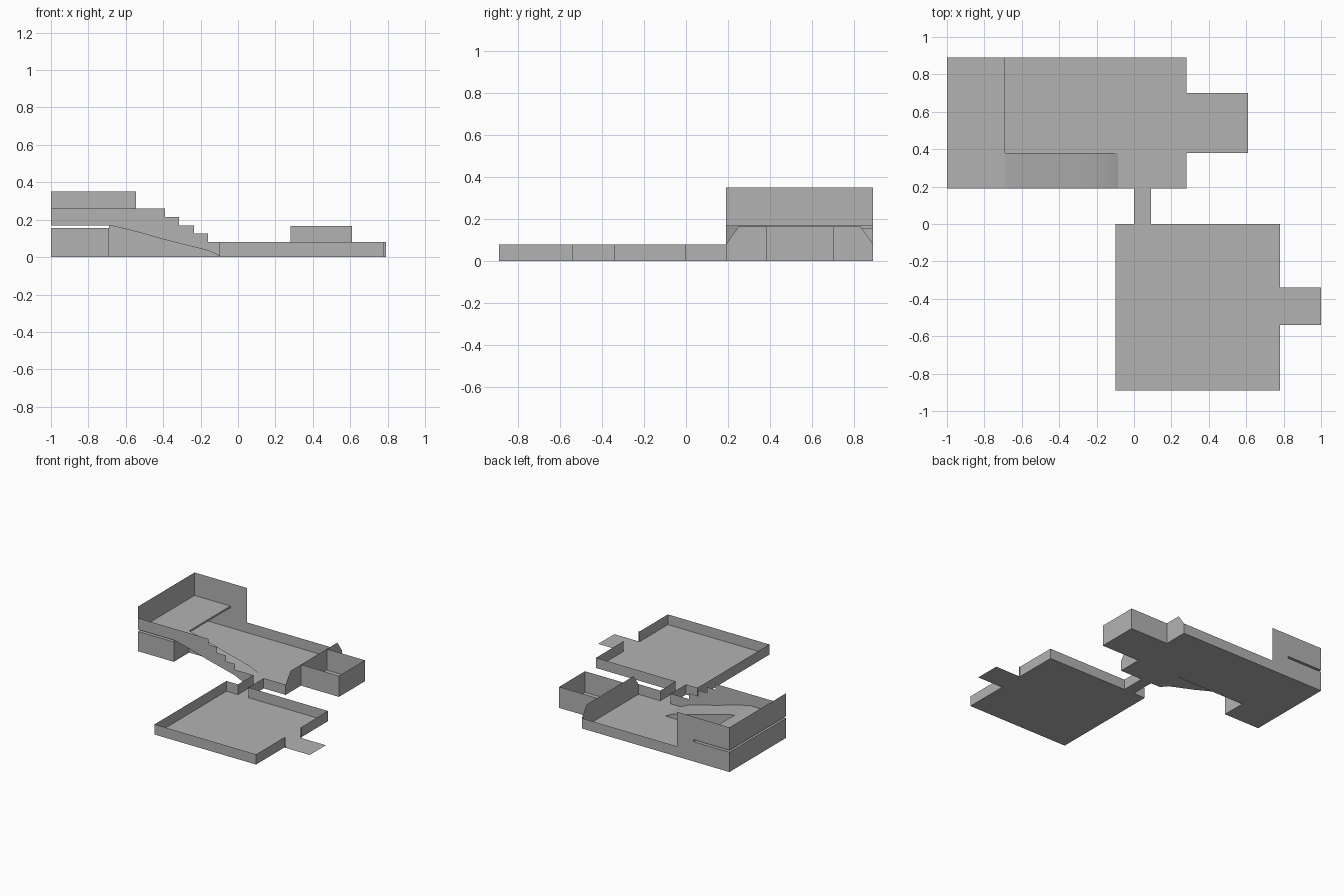
import bpy, bmesh

if "Cube" in bpy.data.objects:
    bpy.data.objects.remove(bpy.data.objects["Cube"])

grey = bpy.data.materials.new("plain_grey")
grey.diffuse_color = (0.45, 0.45, 0.45, 1)
grey.use_nodes = True
grey.node_tree.nodes["Principled BSDF"].inputs["Base Color"].default_value = grey.diffuse_color


def sheets(name, polys):
    """One object made of flat thin sheets, each a list of 3D corners."""
    bm = bmesh.new()
    for poly in polys:
        bm.faces.new([bm.verts.new(p) for p in poly])
    bmesh.ops.remove_doubles(bm, verts=bm.verts, dist=0.0005)
    bmesh.ops.triangulate(bm, faces=[f for f in bm.faces if len(f.verts) > 4])
    me = bpy.data.meshes.new(name)
    bm.to_mesh(me)
    bm.free()
    me.materials.append(grey)
    ob = bpy.data.objects.new(name, me)
    bpy.context.collection.objects.link(ob)
    return ob


def flat(pts, z=0.0):
    return [(x, y, z) for x, y in pts]


def rect(x0, x1, y0, y1, z=0.0):
    return flat([(x0, y0), (x1, y0), (x1, y1), (x0, y1)], z)


def across(y, pts):
    """Wall in a plane of constant y, from (x, z) points."""
    return [(x, y, z) for x, z in pts]


def along(x, pts):
    """Wall in a plane of constant x, from (y, z) points."""
    return [(x, y, z) for y, z in pts]


def box2(a, b, z0, z1):
    return [(a, z0), (b, z0), (b, z1), (a, z1)]


LOW, TALL, TOP = 0.08, 0.165, 0.35
DECK, CEIL = 0.17, 0.155

# hall floor with the side alcove and a notch below the ramp
sheets("hall_floor", [flat([
    (-1, .19), (-.69, .19), (-.69, .38), (-.085, .38), (-.085, .19), (.28, .19),
    (.28, .38), (.61, .38), (.61, .70), (.28, .70), (.28, .89), (-1, .89)])])

# court, passage and entrance floors
sheets("court_floor", [rect(-.1, .78, -.89, 0)])
sheets("passage_floor", [rect(0, .09, 0, .19)])
sheets("entrance_mat", [rect(.78, 1, -.54, -.34)])

# court walls with gaps for passage and entrance
sheets("court_walls", [
    across(-.89, box2(-.1, .78, 0, LOW)),
    along(-.1, box2(-.89, 0, 0, LOW)),
    across(0, box2(-.1, 0, 0, LOW)),
    across(0, box2(.09, .78, 0, LOW)),
    along(.78, box2(-.89, -.54, 0, LOW)),
    along(.78, box2(-.34, 0, 0, LOW))])
sheets("entrance_jambs", [across(y, box2(.78, .79, 0, LOW)) for y in (-.54, -.34)])
sheets("passage_walls", [along(x, box2(0, .19, 0, LOW)) for x in (0, .09)])

# ramp profile, from the deck down to the floor
ramp = [(-.69, .17), (-.62, .155), (-.54, .135), (-.40, .095),
        (-.28, .065), (-.16, .035), (-.085, 0)]
ob = sheets("ramp", [[(a[0], .19, a[1]), (b[0], .19, b[1]), (b[0], .38, b[1]), (a[0], .38, a[1])]
                     for a, b in zip(ramp, ramp[1:])])
bpy.context.view_layer.objects.active = ob
ob.select_set(True)
bpy.ops.object.shade_smooth_by_angle()
ob.select_set(False)

# closing walls below the ramp
sheets("ramp_side", [across(.38, ramp + [(-.69, 0)])])
sheets("ramp_end", [along(-.69, box2(.19, .38, 0, DECK))])

# stepped front railing following the ramp
steps = [(-.16, LOW), (-.16, .125), (-.235, .125), (-.235, .17), (-.315, .17),
         (-.315, .215), (-.39, .215), (-.39, .26), (-1, .26)]
sheets("stepped_railing", [across(.19, [(-1, DECK)] + ramp + [(0, 0), (0, LOW)] + steps)])

# hall walls: lower storey, tall back corner, low back and front
sheets("lower_walls", [
    across(.19, box2(-1, -.69, 0, CEIL)),
    along(-1, box2(.19, .89, 0, CEIL)),
    across(.89, box2(-1, -.69, 0, CEIL))])
sheets("upper_walls", [
    along(-1, box2(.19, .89, DECK, TOP)),
    across(.89, box2(-1, -.69, DECK, TOP)),
    across(.89, box2(-.69, -.545, 0, TOP))])
sheets("low_walls", [
    across(.89, box2(-.545, .28, 0, LOW)),
    across(.19, box2(.09, .28, 0, LOW))])

# raised deck with its ceiling and edge
sheets("upper_deck", [rect(-1, -.69, .19, .89, DECK)])
sheets("deck_ceiling", [rect(-1, -.69, .19, .89, CEIL)])
sheets("deck_edge", [along(-.69, box2(.38, .89, CEIL, DECK))])

# end wall with sloped shoulders, and the alcove beyond it
sheets("end_wall", [along(.28, [(.19, 0), (.89, 0), (.89, LOW), (.83, TALL), (.25, TALL), (.19, LOW)])])
sheets("alcove_walls", [
    across(.38, box2(.28, .61, 0, TALL)),
    across(.70, box2(.28, .61, 0, TALL)),
    along(.61, box2(.38, .70, 0, TALL))])
